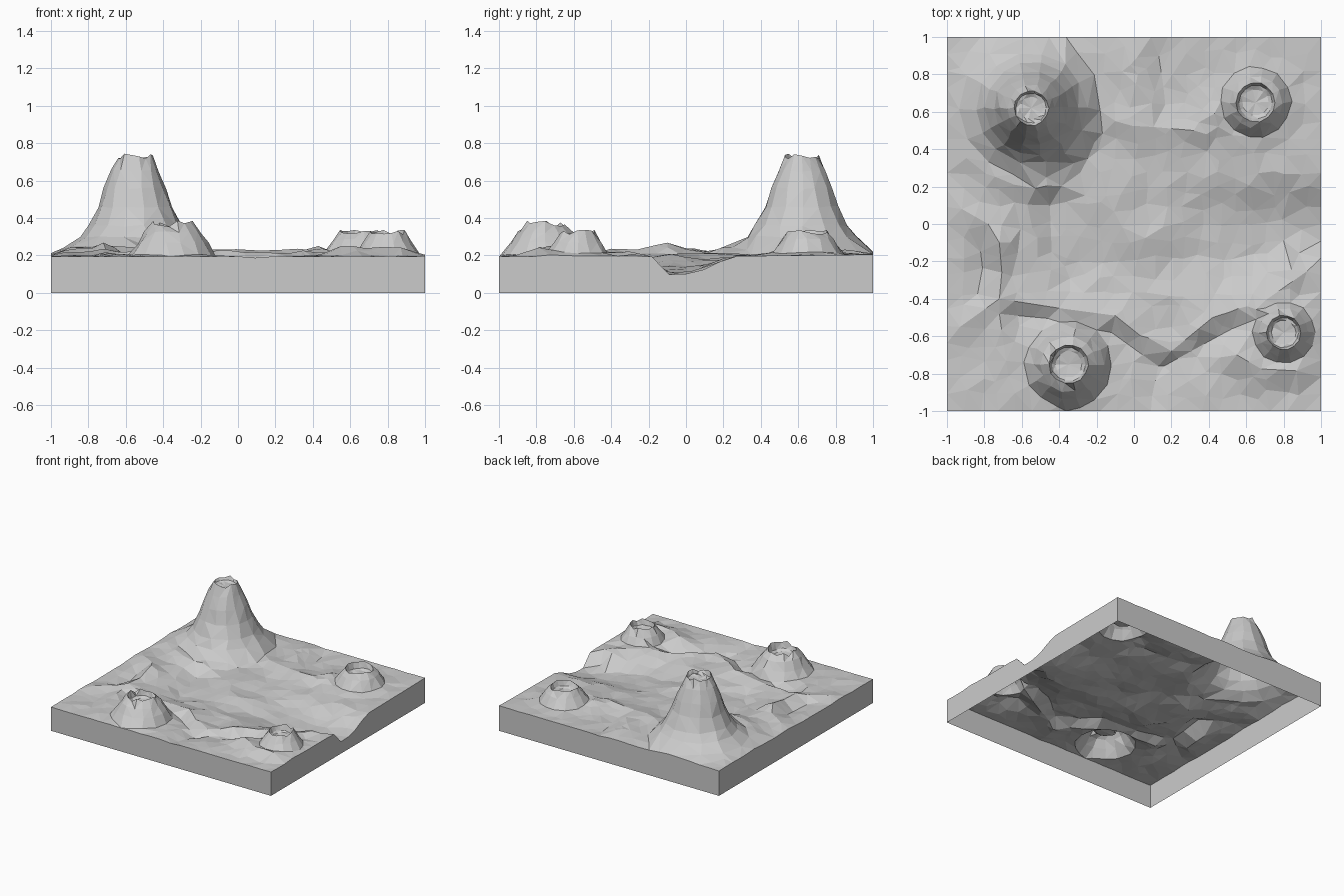
import bpy, bmesh, math, random
from mathutils import Vector
from mathutils.geometry import delaunay_2d_cdt, intersect_point_line

random.seed(4)
if "Cube" in bpy.data.objects:
    bpy.data.objects.remove(bpy.data.objects["Cube"])

rock = bpy.data.materials.new("grey_rock")
rock.use_nodes = True
grey = (0.6, 0.6, 0.6, 1)
rock.diffuse_color = grey
rock.node_tree.nodes["Principled BSDF"].inputs["Base Color"].default_value = grey

# Ridges and gullies: path, half width, height
RIDGES = [
    ([(-1, -.6), (-.72, -.4), (-.4, -.45), (-.1, -.49), (.1, -.65)], .06, .025),
    ([(-.62, -.49), (-.3, -.52), (-.12, -.58), (.13, -.76), (.08, -1)], .05, -.03),
    ([(.2, -.68), (.42, -.5), (.7, -.41), (1, -.2)], .06, .025),
    ([(.16, -.76), (.45, -.6), (.6, -.52)], .05, -.03),
    ([(-1, .12), (-.92, .08), (-.78, 0), (-.72, -.1)], .11, .045),
    ([(-.72, -.1), (-.7, -.34)], .06, .03),
    ([(-.82, -.15), (-.8, -.32)], .06, -.03),
    ([(-.1, .55), (.08, .5)], .07, .03),
    ([(.2, .51), (.32, .5), (.44, .56)], .07, .035),
    ([(.41, .66), (.45, .52), (.6, .43)], .08, .02),
    ([(-.05, .95), (.04, .65)], .1, .025),
    ([(.12, .98), (.17, .65)], .05, -.025),
    ([(-.72, -.48), (-.66, -.9)], .06, .015),
    ([(-.45, .1), (-.44, -.15), (-.3, -.3)], .06, -.03),
    ([(-.15, .15), (-.02, -.1), (.14, -.05)], .12, .035),
    ([(.55, -.7), (.68, -.775), (.87, -.785), (.95, -.7)], .07, .05),
]

# Craters: centre, sides, rim jaggedness, (radius, height) from the floor outwards
CRATERS = [
    ((-.55, .62), 14, .014, [(.06, .695), (.08, .705), (.093, .73), (.125, .655), (.165, .56),
                             (.2, .46), (.25, .36), (.295, .3), (.375, .23)]),
    ((-.35, -.75), 14, .022, [(.07, .31), (.09, .325), (.105, .365), (.15, .325), (.19, .265), (.235, .21)]),
    ((.65, .65), 14, .012, [(.07, .275), (.09, .285), (.105, .325), (.14, .285), (.19, .225)]),
    ((.8, -.58), 14, .014, [(.065, .275), (.08, .285), (.092, .325), (.13, .27), (.165, .225)]),
]
BIG_CONE = Vector(CRATERS[0][0])


def path_distance(p, path):
    best = 9
    for a, b in zip(path, path[1:]):
        a, b = Vector(a), Vector(b)
        hit, t = intersect_point_line(p, a, b)
        best = min(best, (p - a.lerp(b, min(max(t, 0), 1)).to_3d().to_2d()).length)
    return best


def smooth(a, b, v):
    t = min(max((v - a) / (b - a), 0), 1)
    return t * t * (3 - 2 * t)


def terrain(p):
    fade = smooth(0, .12, 1 - max(abs(p.x), abs(p.y)))
    z = .195 + .01 * smooth(.2, 1, p.y)
    # Apron of the big cone, fuller on the south west and short on the east
    away = p - BIG_CONE
    reach = .52 + (.1 if away.y < 0 else 0) - .2 * smooth(0, .3, away.x)
    z += .08 * (1 - smooth(.28, reach, away.length)) * (.3 + .7 * fade)
    # River valley, opening to the east with a steep south bank
    depth = .025 + .07 * smooth(-.1, 1, p.x)
    bank = -.42 + .22 * smooth(.5, 1, p.x)
    width = .24 - .14 * smooth(.5, 1, p.x)
    z -= depth * smooth(-.5, -.3, p.x) * smooth(bank, bank + width, p.y) * (1 - smooth(0, .29, p.y))
    for path, half, height in RIDGES:
        d = path_distance(p, path) / half
        z += height * max(0, 1 - d * .6) * (.3 + .7 * fade)
    return z + random.uniform(-.007, .007) * (.3 + .7 * fade)


points, heights = [], []


def add(p, z):
    points.append(p)
    heights.append(z)


# Concentric rings of each cone
for centre, sides, jagged, profile in CRATERS:
    c = Vector(centre)
    add(c, profile[0][1] - .005)
    last = len(profile) - 1
    for i, (radius, height) in enumerate(profile):
        for k in range(sides):
            a = math.tau * (k + random.uniform(-.1, .1)) / sides
            r = radius * random.uniform(.97, 1.03)
            p = c + Vector((r * math.cos(a), r * math.sin(a)))
            wobble = jagged if i == 2 else .006
            z = height + random.uniform(-wobble, wobble)
            add(p, (z + terrain(p)) / 2 if i == last else z)


def clear_of_craters(p, margin=.025):
    return all((p - Vector(c)).length > prof[-1][0] + margin for c, s, j, prof in CRATERS)


# Crest points along the ridges
for path, half, height in RIDGES:
    for a, b in zip(path, path[1:]):
        a, b = Vector(a), Vector(b)
        count = max(1, round((b - a).length / .09))
        for k in range(count):
            p = a.lerp(b, k / count)
            if clear_of_craters(p) and max(abs(p.x), abs(p.y)) < .96:
                add(p, terrain(p))

# Straight border, then the jittered plain
N = 22
for k in range(N):
    t = -1 + 2 * k / N
    for p in (Vector((t, -1)), Vector((1, t)), Vector((-t, 1)), Vector((-1, -t))):
        add(p, terrain(p))
for i in range(1, N):
    for j in range(1, N):
        jitter = Vector((random.uniform(-.03, .03), random.uniform(-.03, .03)))
        p = Vector((-1 + 2 * i / N, -1 + 2 * j / N)) + jitter
        if clear_of_craters(p) and all((p - q).length > .042 for q in points):
            add(p, terrain(p))

verts, edges, faces, origin, *rest = delaunay_2d_cdt(points, [], [], 0, 1e-5)

bm = bmesh.new()
bv = [bm.verts.new((v.x, v.y, heights[o[0]])) for v, o in zip(verts, origin)]
for f in faces:
    bm.faces.new([bv[i] for i in f])

# Side walls drop from the border; the underside stays open
rim = [e for e in bm.edges if e.is_boundary]
walls = bmesh.ops.extrude_edge_only(bm, edges=rim)["geom"]
for v in walls:
    if isinstance(v, bmesh.types.BMVert):
        v.co.z = 0
bmesh.ops.recalc_face_normals(bm, faces=bm.faces)
if sum(f.normal.z for f in bm.faces) < 0:
    bmesh.ops.reverse_faces(bm, faces=bm.faces)

mesh = bpy.data.meshes.new("volcanic_terrain")
bm.to_mesh(mesh)
bm.free()
mesh.materials.append(rock)
land = bpy.data.objects.new("volcanic_terrain", mesh)
bpy.context.collection.objects.link(land)
